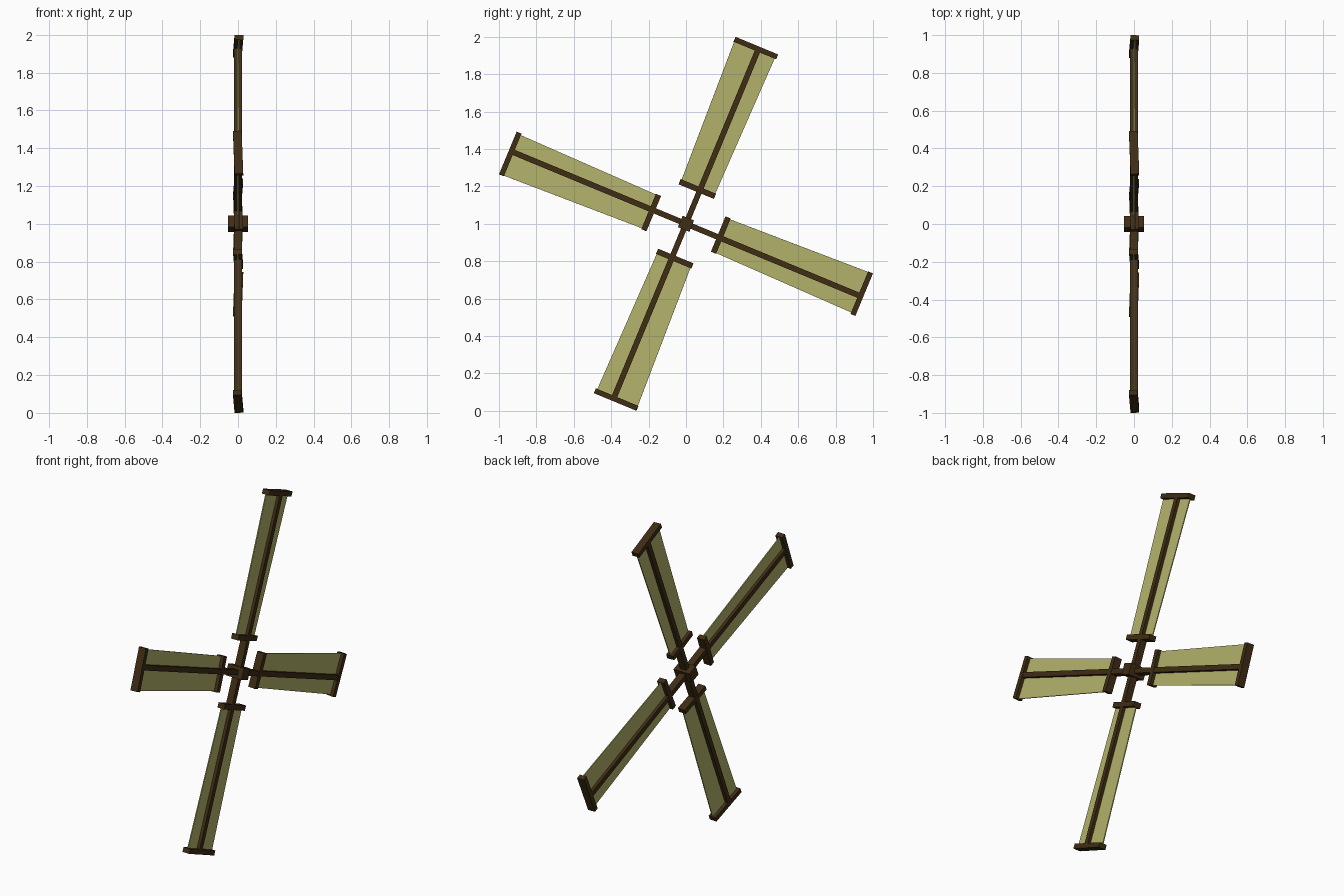
import bpy, bmesh, math
from mathutils import Matrix

if "Cube" in bpy.data.objects:
    bpy.data.objects.remove(bpy.data.objects["Cube"])

TILT = math.radians(22.5)    # lean of the cross
PITCH = math.radians(2)      # slight twist of each blade about its arm


def material(name, rgb):
    m = bpy.data.materials.new(name)
    m.diffuse_color = (*rgb, 1)
    m.use_nodes = True
    m.node_tree.nodes["Principled BSDF"].inputs["Base Color"].default_value = m.diffuse_color
    return m


wood = material("dark_wood", (0.05, 0.026, 0.007))
cloth = material("sail_cloth", (0.45, 0.45, 0.15))


def prism(name, outline, thick, mat, matrix):
    """Extrude an outline in the (y, z) plane to a slab centred on x = 0."""
    bm = bmesh.new()
    face = bm.faces.new([bm.verts.new((-thick / 2, y, z)) for y, z in outline])
    ext = bmesh.ops.extrude_face_region(bm, geom=[face])
    moved = [v for v in ext["geom"] if isinstance(v, bmesh.types.BMVert)]
    bmesh.ops.translate(bm, verts=moved, vec=(thick, 0, 0))
    bmesh.ops.recalc_face_normals(bm, faces=bm.faces)
    bm.transform(matrix)
    me = bpy.data.meshes.new(name)
    bm.to_mesh(me)
    bm.free()
    me.materials.append(mat)
    ob = bpy.data.objects.new(name, me)
    bpy.context.collection.objects.link(ob)
    return ob


def rect(y0, y1, z0, z1):
    return [(y0, z0), (y1, z0), (y1, z1), (y0, z1)]


centre = Matrix.Translation((0, 0, 1))
base = centre @ Matrix.Rotation(-TILT, 4, 'X')

# hub block
prism("hub", rect(-.033, .033, -.033, .033), .106, wood, base)

# four blades: arm, inner and outer crossbars, tapered sail
for i in range(4):
    turn = base @ Matrix.Rotation(-i * math.pi / 2, 4, 'X')
    blade = turn @ Matrix.Rotation(PITCH, 4, 'Z')
    prism(f"arm_{i}", rect(-.015, .015, 0, 1.0), .042, wood, turn)
    prism(f"inner_bar_{i}", rect(-.117, .086, .18, .21), .046, wood, blade)
    prism(f"outer_bar_{i}", rect(-.137, .108, .997, 1.025), .046, wood, blade)
    prism(f"sail_{i}", [(-.112, .2), (.083, .2), (.1, 1.0), (-.135, 1.0)],
          .006, cloth, blade)
